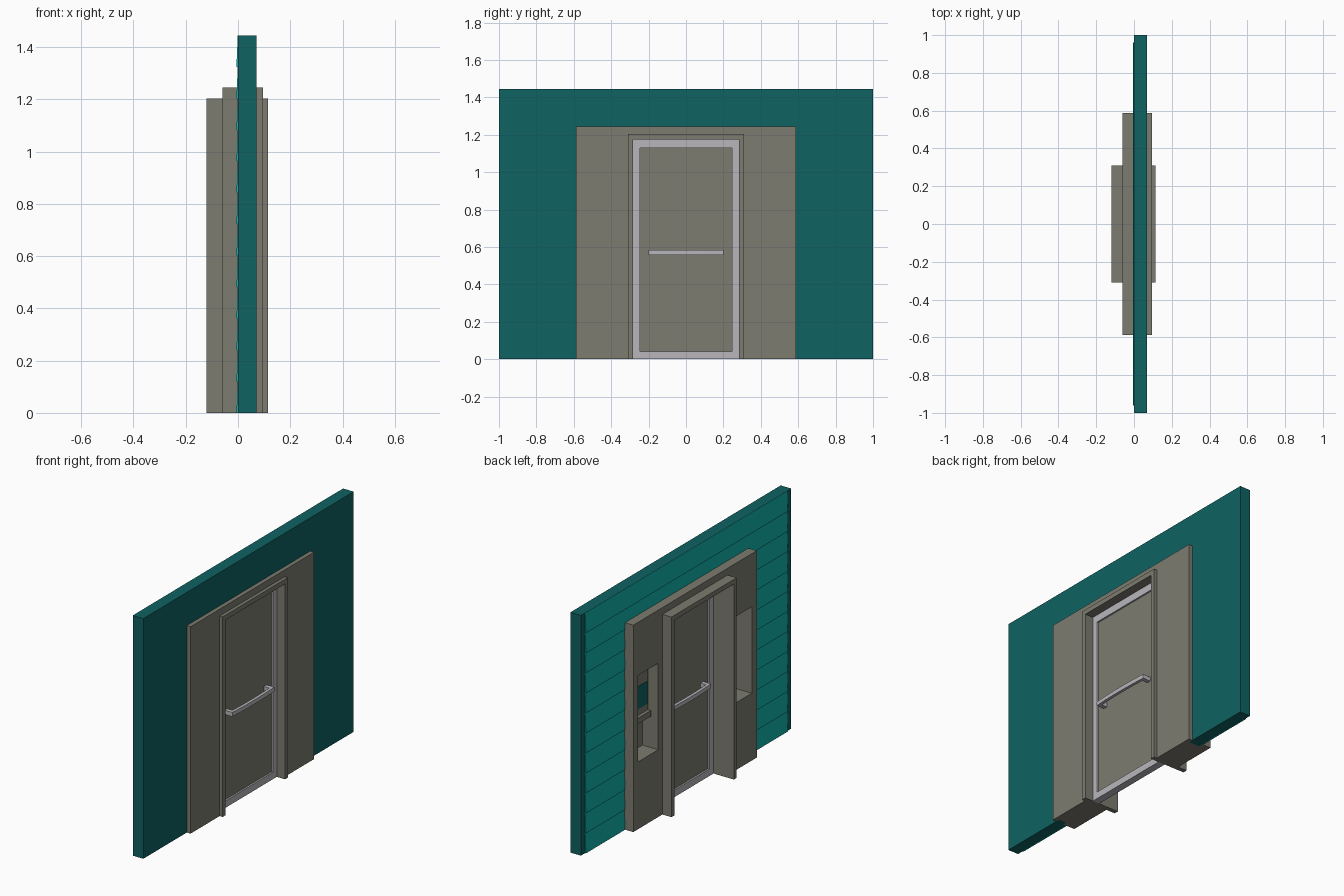
import bpy, bmesh, math

if "Cube" in bpy.data.objects:
    bpy.data.objects.remove(bpy.data.objects["Cube"])


def srgb(r, g, b):
    def lin(c):
        c /= 255
        return c / 12.92 if c <= 0.04045 else ((c + 0.055) / 1.055) ** 2.4
    return (lin(r), lin(g), lin(b), 1.0)


def material(name, rgb):
    m = bpy.data.materials.new(name)
    m.diffuse_color = srgb(*rgb)
    m.use_nodes = True
    m.node_tree.nodes["Principled BSDF"].inputs["Base Color"].default_value = m.diffuse_color
    return m


TEAL = material("dark_teal", (15, 98, 98))
SIDING = material("bright_teal", (15, 180, 172))
TAUPE = material("taupe", (125, 124, 112))
SILVER = material("silver", (184, 182, 187))


def prism(name, loop, offset, mat):
    """Extrude a closed 3D outline by an offset."""
    bm = bmesh.new()
    face = bm.faces.new([bm.verts.new(p) for p in loop])
    new = bmesh.ops.extrude_face_region(bm, geom=[face])["geom"]
    bmesh.ops.translate(bm, vec=offset,
                        verts=[v for v in new if isinstance(v, bmesh.types.BMVert)])
    bmesh.ops.recalc_face_normals(bm, faces=bm.faces)
    me = bpy.data.meshes.new(name)
    bm.to_mesh(me)
    bm.free()
    me.materials.append(mat)
    ob = bpy.data.objects.new(name, me)
    bpy.context.collection.objects.link(ob)
    return ob


def box(name, x, y, z, mat):
    loop = [(x[0], y[0], z[0]), (x[0], y[1], z[0]), (x[0], y[1], z[1]), (x[0], y[0], z[1])]
    return prism(name, loop, (x[1] - x[0], 0, 0), mat)


def arch(name, x, outer, top, inner, inner_top, mat):
    """Square arch open at the floor, extruded through x."""
    pts = [(-outer, 0), (-outer, top), (outer, top), (outer, 0),
           (inner, 0), (inner, inner_top), (-inner, inner_top), (-inner, 0)]
    return prism(name, [(x[0], y, z) for y, z in pts], (x[1] - x[0], 0, 0), mat)


# Wall and the two nested door surrounds
arch("wall", (0, 0.07), 1.0, 1.445, 0.56, 1.22, TEAL)
surround = arch("outer_surround", (-0.06, 0.095), 0.587, 1.245, 0.31, 1.204, TAUPE)
arch("door_jamb", (-0.12, 0.115), 0.31, 1.204, 0.283, 1.175, TAUPE)

# Tall alcoves cut in the rear face of the surround
for side, label in ((1, "left"), (-1, "right")):
    ys = sorted((side * 0.35, side * 0.54))
    cutter = box(label + "_alcove_cutter", (-0.2, 0.045), ys, (0.405, 0.925), TAUPE)
    cutter.hide_render = True
    cutter.hide_set(True)
    cutter.display_type = 'WIRE'
    mod = surround.modifiers.new(label + "_alcove", 'BOOLEAN')
    mod.operation = 'DIFFERENCE'
    mod.solver = 'EXACT'
    mod.object = cutter

# Wall unit with screen and ledge in one alcove
box("alcove_unit", (0.0, 0.046), (0.362, 0.528), (0.60, 0.88), TAUPE)
box("alcove_screen", (-0.004, 0.001), (0.374, 0.516), (0.675, 0.81), TEAL)
box("alcove_ledge", (-0.02, 0.001), (0.362, 0.528), (0.60, 0.635), TAUPE)

# Tapered siding boards on the rear of the wall
ROWS = 12
H = 1.445 / ROWS
for i in range(ROWS):
    z0, z1 = i * H, (i + 1) * H
    spans = [(-0.96, 0.96)] if z0 > 1.18 else [(-0.96, -0.57), (0.57, 0.96)]
    for a, b in spans:
        loop = [(0.001, a, z0), (-0.006, a, z0), (-0.001, a, z1), (0.001, a, z1)]
        prism("siding_board", loop, (0, b - a, 0), SIDING)

# Door: silver rim around a flat panel
rim = [(-0.283, 0), (-0.283, 1.175), (0.283, 1.175), (0.283, 0)]
DX = (0.015, 0.06)
for y in ((-0.283, -0.247), (0.247, 0.283)):
    box("door_stile", DX, y, (0, 1.175), SILVER)
box("door_top_rail", DX, (-0.247, 0.247), (1.13, 1.175), SILVER)
box("door_bottom_rail", DX, (-0.247, 0.247), (0, 0.042), SILVER)
box("door_panel", (0.025, 0.05), (-0.247, 0.247), (0.042, 1.13), TAUPE)

# Push bars on both faces: gently bowed bar on two short posts
for direction, base, label in ((1, 0.05, "front"), (-1, 0.025, "rear")):
    N = 10
    ys = [-0.2 + 0.4 * k / N for k in range(N + 1)]
    bow = [0.006 * (1 - (y / 0.2) ** 2) for y in ys]
    near = [(base + direction * (0.034 + w), y, 0.558) for y, w in zip(ys, bow)]
    far = [(base + direction * (0.052 + w), y, 0.558) for y, w in zip(ys, bow)]
    bar = prism(label + "_push_bar", near + far[::-1], (0, 0, 0.025), SILVER)
    bpy.context.view_layer.objects.active = bar
    bpy.ops.object.select_all(action='DESELECT')
    bar.select_set(True)
    bpy.ops.object.shade_smooth_by_angle(angle=math.radians(30))
    for y in ((-0.2, -0.175), (0.175, 0.2)):
        xs = sorted((base, base + direction * 0.036))
        box(label + "_bar_post", xs, y, (0.558, 0.583), SILVER)
